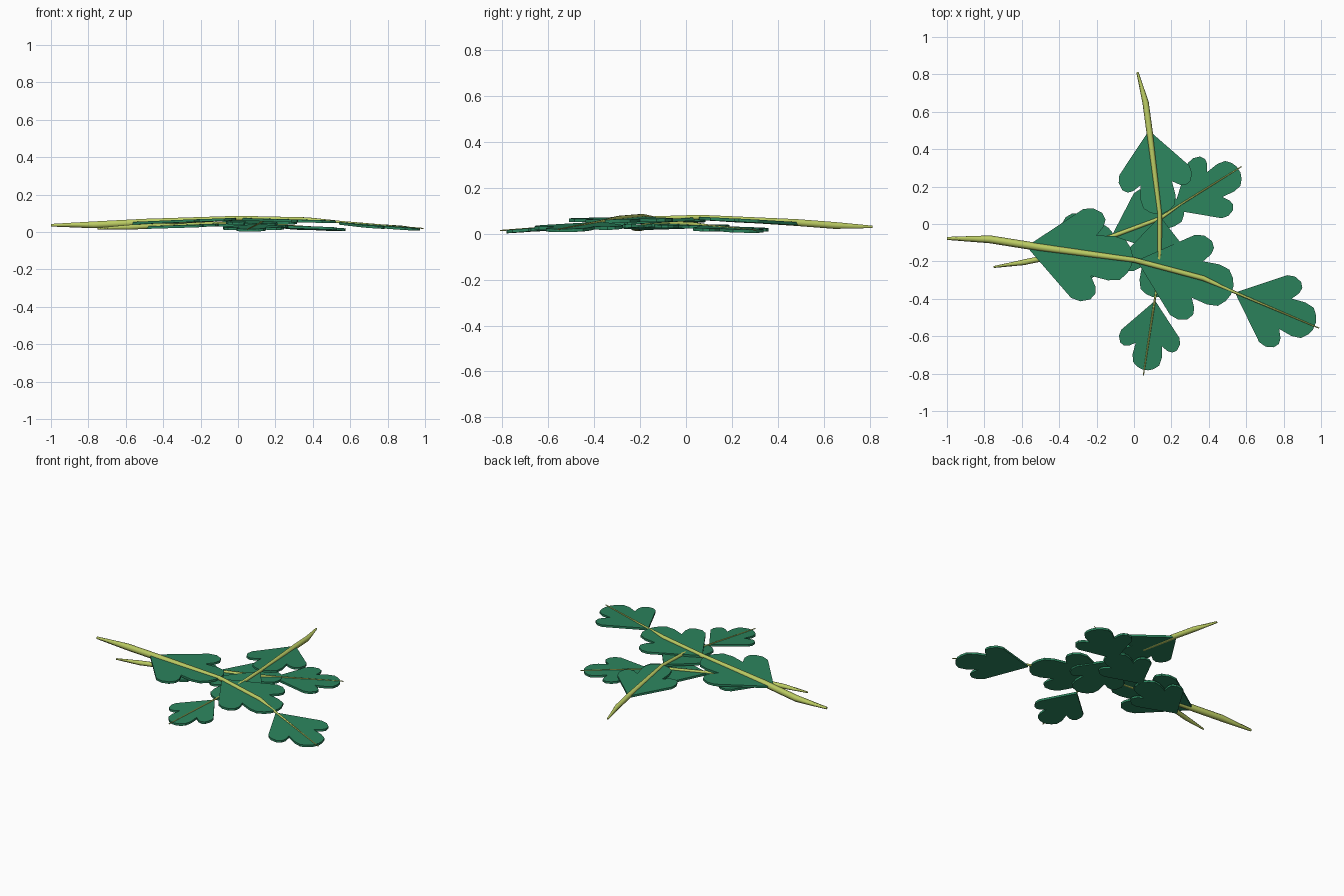
import bpy, bmesh
from mathutils import Vector, Matrix

if "Cube" in bpy.data.objects:
    bpy.data.objects.remove(bpy.data.objects["Cube"])


def material(name, rgb):
    m = bpy.data.materials.new(name)
    m.diffuse_color = (*rgb, 1)
    m.use_nodes = True
    m.node_tree.nodes["Principled BSDF"].inputs["Base Color"].default_value = m.diffuse_color
    return m


LEAF = material("leaf green", (0.025, 0.23, 0.11))
STEM = material("stem yellow green", (0.50, 0.60, 0.125))

# half outline of the three-lobed leaf: (along, across), unit length
HALF = [(0.48, 0.42), (0.57, 0.44), (0.66, 0.41), (0.70, 0.35), (0.69, 0.28),
        (0.635, 0.19), (0.80, 0.21), (0.91, 0.19), (0.97, 0.12), (1.0, 0.045)]
OUTLINE = [(0, 0)] + [(u, -v) for u, v in HALF] + [(u, v) for u, v in reversed(HALF)]
THICK = 0.014


# thin flat leaf running from base to tip
def leaf(name, base, tip, width=1.0):
    base, tip = Vector(base), Vector(tip)
    along = tip - base
    across = Vector((-along.y, along.x, 0)).normalized() * along.length * width
    bm = bmesh.new()
    low = [bm.verts.new(base + along * u + across * v - Vector((0, 0, THICK)))
           for u, v in OUTLINE]
    face = bm.faces.new(low)
    ext = bmesh.ops.extrude_face_region(bm, geom=[face])
    top = [v for v in ext["geom"] if isinstance(v, bmesh.types.BMVert)]
    bmesh.ops.translate(bm, verts=top, vec=(0, 0, THICK))
    bmesh.ops.recalc_face_normals(bm, faces=bm.faces)
    me = bpy.data.meshes.new(name)
    bm.to_mesh(me)
    bm.free()
    me.materials.append(LEAF)
    bpy.context.collection.objects.link(bpy.data.objects.new(name, me))


# tapered six-sided stem through (x, y, z, radius) points
def stem(name, pts):
    cu = bpy.data.curves.new(name, 'CURVE')
    cu.dimensions = '3D'
    cu.bevel_depth = 1.0
    cu.bevel_resolution = 1
    cu.use_fill_caps = True
    sp = cu.splines.new('POLY')
    sp.points.add(len(pts) - 1)
    for p, (x, y, z, r) in zip(sp.points, pts):
        p.co = (x, y, z, 1)
        p.radius = r
    cu.materials.append(STEM)
    ob = bpy.data.objects.new(name, cu)
    bpy.context.collection.objects.link(ob)
    bpy.ops.object.select_all(action='DESELECT')
    ob.select_set(True)
    bpy.context.view_layer.objects.active = ob
    bpy.ops.object.convert(target='MESH')


# long sprig on top
stem("long_stem", [(-1, -0.077, 0.036, 0.008), (-0.77, -0.082, 0.038, 0.021),
                   (-0.5, -0.125, 0.052, 0.021), (0, -0.192, 0.074, 0.014),
                   (0.37, -0.29, 0.066, 0.014), (0.55, -0.37, 0.053, 0.007),
                   (0.99, -0.557, 0.019, 0.003)])
leaf("long_leaf_left", (-0.575, -0.12, 0.053), (-0.01, -0.198, 0.075))
leaf("long_leaf_middle", (0.015, -0.195, 0.075), (0.525, -0.355, 0.061))
leaf("long_leaf_right", (0.54, -0.367, 0.053), (0.965, -0.545, 0.021))

# middle sprig, running front to back
stem("middle_stem", [(0.018, 0.812, 0.03, 0.006), (0.062, 0.65, 0.036, 0.017),
                     (0.085, 0.48, 0.049, 0.017), (0.137, 0.06, 0.072, 0.012),
                     (0.137, -0.16, 0.066, 0.011), (0.118, -0.36, 0.046, 0.006),
                     (0.05, -0.81, 0.014, 0.003)])
leaf("middle_leaf_back", (0.08, 0.5, 0.05), (0.14, 0.055, 0.074))
leaf("middle_leaf_centre", (0.14, 0.04, 0.071), (0.115, -0.39, 0.046))
leaf("middle_leaf_front", (0.113, -0.41, 0.043), (0.06, -0.78, 0.016))

# short sprig underneath
stem("short_stem", [(-0.75, -0.23, 0.018, 0.005), (-0.59, -0.205, 0.025, 0.015),
                    (-0.48, -0.182, 0.030, 0.015), (-0.12, -0.067, 0.045, 0.011),
                    (0.14, 0.03, 0.042, 0.010), (0.25, 0.105, 0.035, 0.005),
                    (0.575, 0.307, 0.016, 0.003)])
leaf("short_leaf_left", (-0.5, -0.187, 0.030), (-0.11, -0.063, 0.045))
leaf("short_leaf_middle", (-0.12, -0.065, 0.044), (0.26, 0.095, 0.036), 0.95)
leaf("short_leaf_right", (0.21, 0.075, 0.036), (0.56, 0.29, 0.018))
